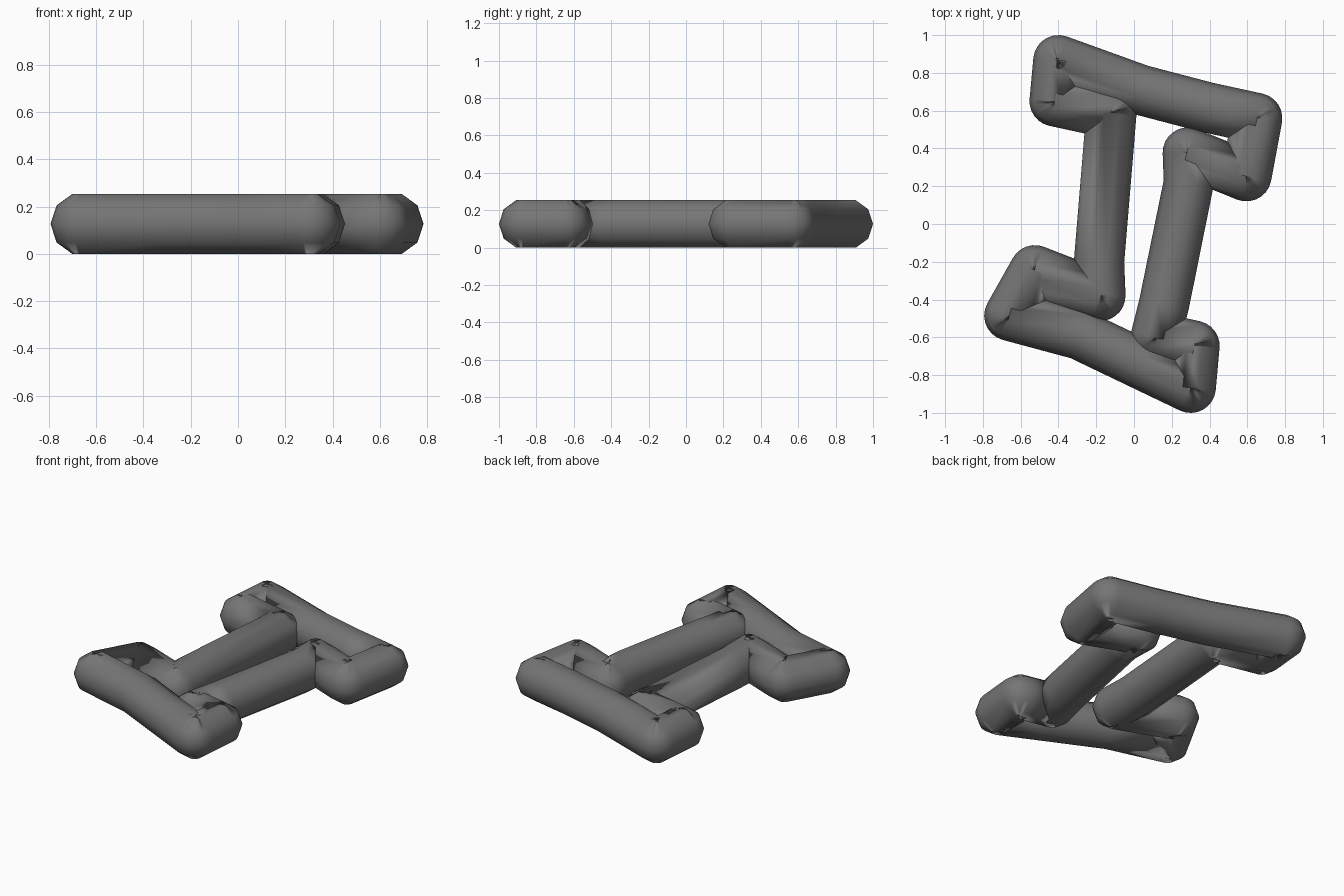
import bpy, bmesh, math
from mathutils import Vector

cube = bpy.data.objects.get("Cube")
if cube:
    bpy.data.objects.remove(cube, do_unlink=True)

SIDES = 10
RADIUS = 0.1333
HEIGHT = RADIUS * math.sin(math.radians(72))   # flat top and bottom, axis height

# Centreline of the closed tube loop
path = [
    (-0.40, 0.867), (0.035, 0.71), (0.39, 0.617), (0.652, 0.56),   # back bar
    (0.595, 0.253),                                                # back left hook
    (0.285, 0.378), (0.29, 0.22), (0.16, -0.42), (0.115, -0.60),   # left bar
    (0.32, -0.645),                                                # front left hook
    (0.30, -0.867), (0.045, -0.745), (-0.29, -0.585), (-0.66, -0.485),  # front bar
    (-0.525, -0.245),                                              # front right hook
    (-0.178, -0.38), (-0.185, -0.20), (-0.12, 0.585),              # right bar
    (-0.42, 0.65),                                                 # back right hook
]
path = [Vector(p) for p in path]


def heading(a, b):
    d = b - a
    return math.atan2(d.y, d.x)


def add_ring(bm, centre, angle):
    """Cross-section polygon standing across the given heading."""
    side = Vector((math.sin(angle), -math.cos(angle)))
    ring = []
    for i in range(SIDES):
        t = math.tau * i / SIDES
        p = centre + side * (RADIUS * math.cos(t))
        ring.append(bm.verts.new((p.x, p.y, HEIGHT + RADIUS * math.sin(t))))
    return ring


# Sweep the cross-section, fanning it round each corner
bm = bmesh.new()
rings = []
for i, point in enumerate(path):
    before = heading(path[i - 1], point)
    after = heading(point, path[(i + 1) % len(path)])
    turn = (after - before + math.pi) % math.tau - math.pi
    if abs(turn) < math.radians(20):
        rings.append(add_ring(bm, point, before + turn / 2))
        continue
    steps = math.ceil(abs(turn) / math.radians(15))
    for k in range(steps + 1):
        rings.append(add_ring(bm, point, before + turn * k / steps))

for i, ring in enumerate(rings):
    following = rings[(i + 1) % len(rings)]
    for j in range(SIDES):
        n = (j + 1) % SIDES
        bm.faces.new((ring[j], ring[n], following[n], following[j]))

# Rings share the side vertex direction, so orientation is uniform
for face in bm.faces:
    face.smooth = True
bm.normal_update()
top = max(bm.faces, key=lambda f: f.calc_center_median().z + f.calc_area())
if top.normal.z < 0:
    bmesh.ops.reverse_faces(bm, faces=bm.faces[:])

mesh = bpy.data.meshes.new("tube_loop")
bm.to_mesh(mesh)
bm.free()
tube = bpy.data.objects.new("tube_loop", mesh)
bpy.context.collection.objects.link(tube)

# Single grey material
grey = bpy.data.materials.new("mid_grey")
grey.use_nodes = True
colour = (0.18, 0.18, 0.18, 1.0)
grey.diffuse_color = colour
grey.node_tree.nodes["Principled BSDF"].inputs["Base Color"].default_value = colour
mesh.materials.append(grey)
